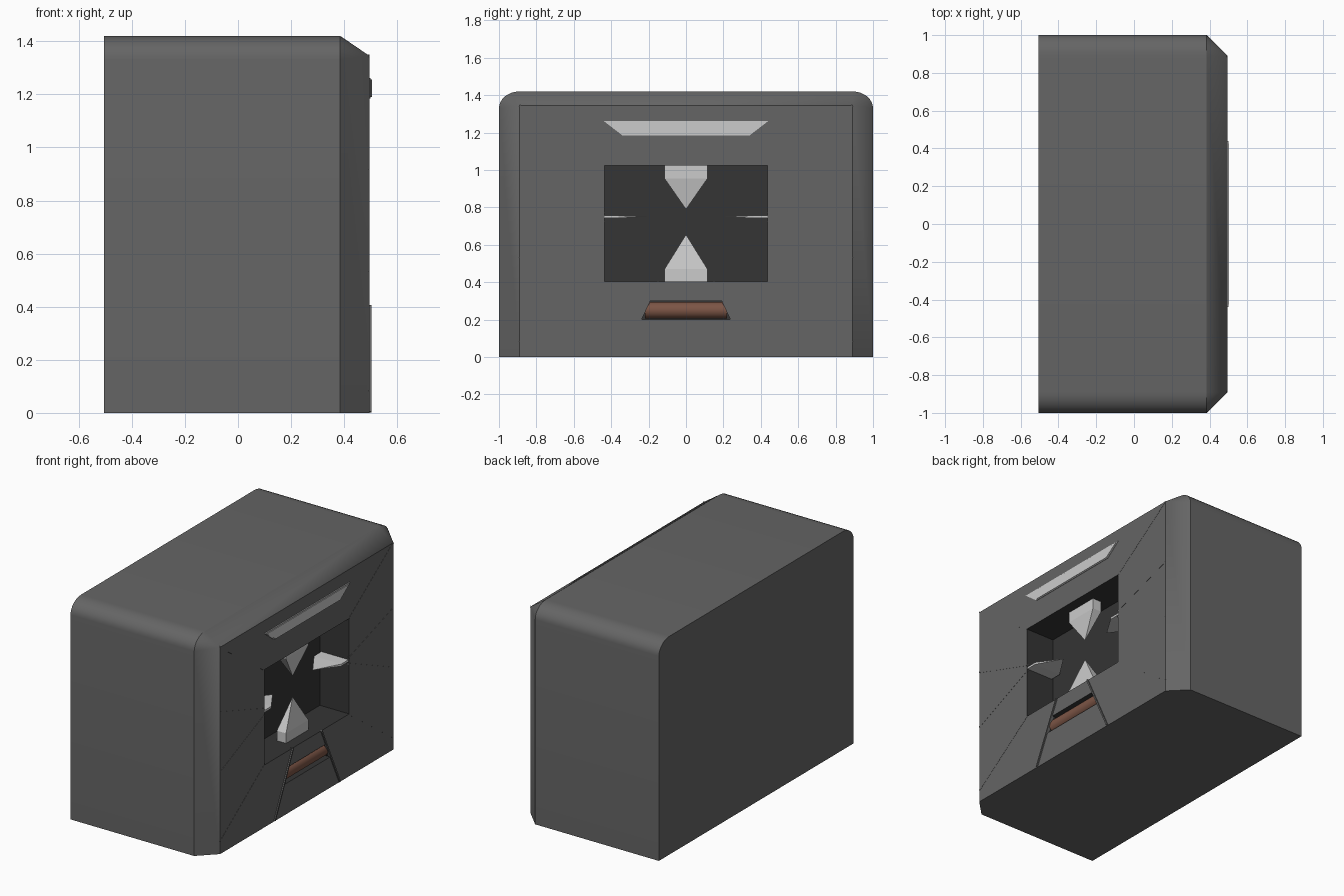
import bpy, bmesh, math
from mathutils import Vector

if "Cube" in bpy.data.objects:
    bpy.data.objects.remove(bpy.data.objects["Cube"])


def mat(name, c):
    m = bpy.data.materials.new(name)
    m.diffuse_color = (*c, 1)
    m.use_nodes = True
    m.node_tree.nodes["Principled BSDF"].inputs["Base Color"].default_value = m.diffuse_color
    return m


DARK = mat("dark_grey", (0.13, 0.13, 0.13))
SOOT = mat("soot", (0.035, 0.035, 0.035))
BROWN = mat("brown", (0.2, 0.09, 0.06))


def finish(bm, name, material=None):
    bmesh.ops.remove_doubles(bm, verts=bm.verts, dist=1e-5)
    bmesh.ops.recalc_face_normals(bm, faces=bm.faces)
    me = bpy.data.meshes.new(name)
    bm.to_mesh(me)
    bm.free()
    ob = bpy.data.objects.new(name, me)
    bpy.context.collection.objects.link(ob)
    if material:
        me.materials.append(material)
    return ob


def loft(name, rings, material=None):
    """Skin between closed rings of points and cap both ends."""
    bm = bmesh.new()
    vs = [[bm.verts.new(p) for p in r] for r in rings]
    n = len(rings[0])
    for a, b in zip(vs, vs[1:]):
        for i in range(n):
            j = (i + 1) % n
            bm.faces.new((a[i], a[j], b[j], b[i]))
    bm.faces.new(vs[0])
    bm.faces.new(vs[-1])
    # collapsed ring points leave slivers that must go
    bmesh.ops.remove_doubles(bm, verts=bm.verts, dist=1e-5)
    bmesh.ops.dissolve_degenerate(bm, dist=1e-5, edges=bm.edges)
    return finish(bm, name, material)


def plate(name, yz, x0, x1, material=None):
    return loft(name, [[(x, y, z) for y, z in yz] for x in (x0, x1)], material)


def rect(y, z0, z1):
    return [(-y, z0), (y, z0), (y, z1), (-y, z1)]


FX = 0.495  # plane of the front face

# Surround with rounded shoulders and a chamfered face
N = 8
arc = [(0.89 + 0.11 * math.cos(t), 1.33 + 0.09 * math.sin(t))
       for t in (i * math.pi / 2 / N for i in range(N + 1))]
outer = [(1, 0)] + arc + [(-y, z) for y, z in reversed(arc)] + [(-1, 0)]
k = len(arc)
inner = [(0.89, 0)] + [(0.89, 1.345)] * k + [(-0.89, 1.345)] * k + [(-0.89, 0)]
body = loft("surround", [[(x, y, z) for y, z in prof] for x, prof in
                         ((-0.505, outer), (0.385, outer), (FX, inner))], DARK)

# Recessed opening and lower slot
slot_yz = [(-0.24, 0.2), (0.24, 0.2), (0.193, 0.3), (-0.193, 0.3)]
for name, yz, depth in (("opening_cutter", rect(0.435, 0.405, 1.025), 0.21),
                        ("slot_cutter", slot_yz, 0.09)):
    cutter = plate(name, yz, FX - depth, 0.6, SOOT)
    md = body.modifiers.new(name, 'BOOLEAN')
    md.object = cutter
    md.operation = 'DIFFERENCE'
    md.solver = 'EXACT'
    md.material_mode = 'TRANSFER'
    cutter.hide_render = True
    cutter.hide_viewport = False
    bpy.context.view_layer.objects.active = body
    bpy.ops.object.modifier_apply(modifier=name)
    bpy.data.objects.remove(cutter)
bpy.ops.object.select_all(action='DESELECT')
body.select_set(True)
bpy.context.view_layer.objects.active = body
bpy.ops.object.shade_smooth_by_angle(angle=math.radians(25))

# Brown roller in the slot
bpy.ops.mesh.primitive_cylinder_add(vertices=24, radius=0.045, depth=0.44,
                                    location=(FX - 0.045, 0, 0.25),
                                    rotation=(math.pi / 2, 0, 0))
roller = bpy.context.object
roller.name = "roller"
roller.data.materials.append(BROWN)
bpy.ops.object.shade_smooth_by_angle()


# Thin seam strips radiating over the face
def strip(name, a, b, w, x1, material):
    a, b = Vector(a), Vector(b)
    d = (b - a).normalized()
    o = Vector((-d.y, d.x)) * w / 2
    plate(name, [a + o, b + o, b - o, a - o], FX - 0.01, x1, material)


seams = [((0.435, 1.025), (0.89, 1.345)), ((0.435, 0.77), (0.89, 0.92)),
         ((0.435, 0.73), (0.89, 0.53)), ((0.435, 0.405), (0.89, 0.08))]
for s in (-1, 1):
    for a, b in seams:
        strip("face_seam", (s * a[0], a[1]), (s * b[0], b[1]), 0.01, FX + 0.001, DARK)
    strip("lower_seam", (s * 0.147, 0.405), (s * 0.335, 0.004), 0.01, 0.503, DARK)

# Light panel above the opening
plate("top_panel_rim", [(-0.44, 1.262), (0.44, 1.262), (0.34, 1.185), (-0.34, 1.185)],
      FX - 0.01, 0.5)
plate("top_panel", [(-0.425, 1.255), (0.425, 1.255), (0.335, 1.19), (-0.335, 1.19)],
      FX - 0.01, 0.504)


# Pointed teeth on the four sides of the opening
def tooth(name, base, axis, wide, thin, shoulder, length):
    base, axis, wide, thin = map(Vector, (base, axis, wide, thin))
    sq = [base + wide * i + thin * j for i, j in ((-1, -1), (1, -1), (1, 1), (-1, 1))]
    a = Vector(axis)
    loft(name, [sq, [p + a * shoulder for p in sq], [base + a * length] * 4])


TX = 0.393
tooth("lower_tooth", (TX, 0, 0.405), (0, 0, 1), (0, 0.115, 0), (0.033, 0, 0), 0.065, 0.25)
tooth("upper_tooth", (TX, 0, 1.025), (0, 0, -1), (0, 0.115, 0), (0.033, 0, 0), 0.07, 0.235)
for s in (-1, 1):
    tooth("side_tooth", (TX, s * 0.435, 0.75), (0, -s, 0), (0.098, 0, 0),
          (0, 0, 0.007), 0.075, 0.23)
